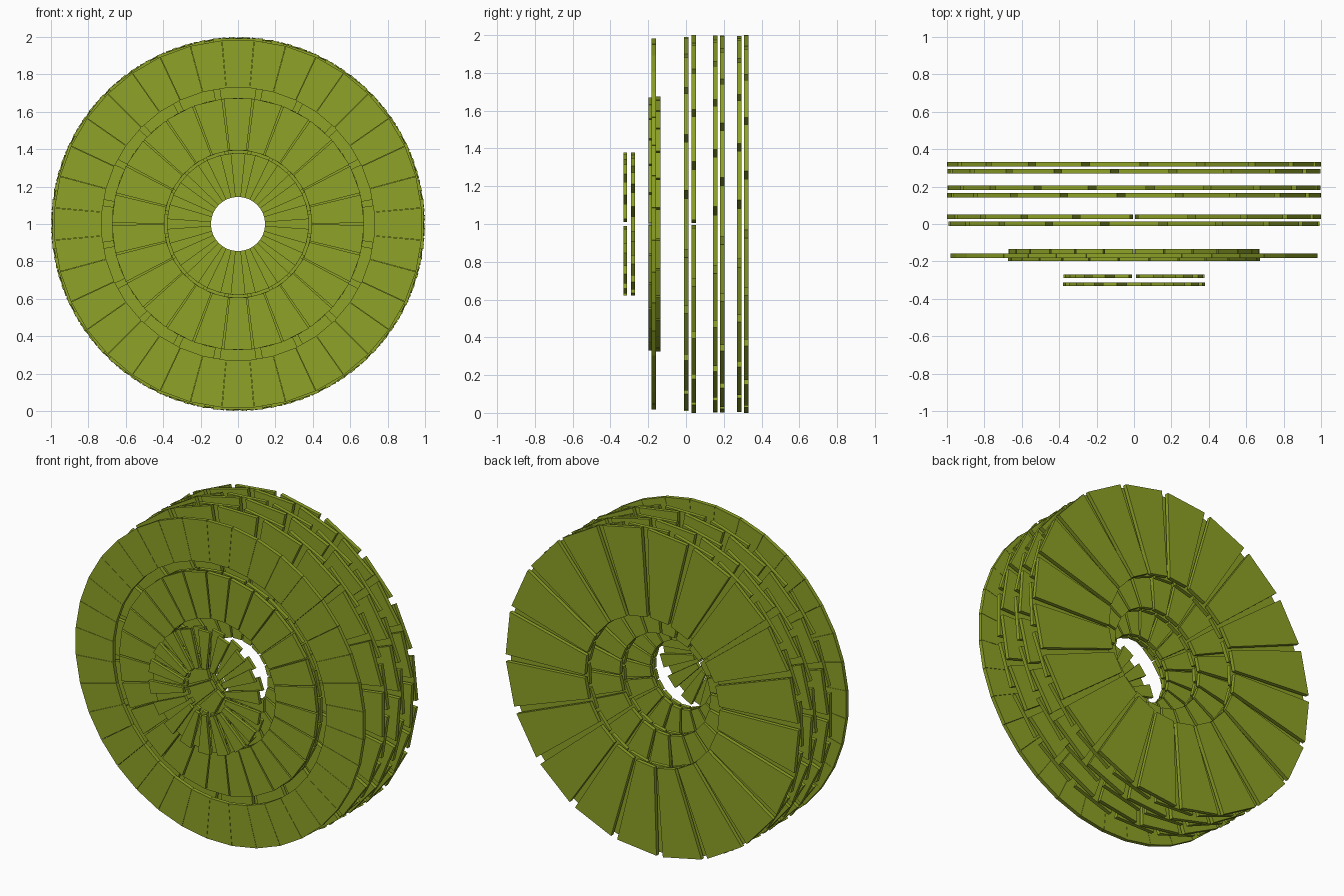
import bpy, bmesh
from math import sin, cos, radians

if "Cube" in bpy.data.objects:
    bpy.data.objects.remove(bpy.data.objects["Cube"])

mat = bpy.data.materials.new("olive")
mat.diffuse_color = (0.27, 0.36, 0.02, 1)
mat.use_nodes = True
mat.node_tree.nodes["Principled BSDF"].inputs["Base Color"].default_value = mat.diffuse_color


def petal_ring(name, count, width, r_in, r_out, y, depth, turn=0.0):
    """Ring of separate flat trapezoid petals; angles in degrees from the top, y is the slab centre."""
    bm = bmesh.new()
    for i in range(count):
        mid = 360 * i / count + turn
        outline = [(r_in, -1), (r_out, -1), (r_out, 1), (r_in, 1)]
        layers = []
        for yy in (y - depth / 2, y + depth / 2):
            layers.append([bm.verts.new((r * sin(radians(mid + s * width / 2)), yy,
                                         1 + r * cos(radians(mid + s * width / 2))))
                           for r, s in outline])
        front, back = layers
        bm.faces.new(front)
        bm.faces.new(back[::-1])
        for k in range(4):
            n = (k + 1) % 4
            bm.faces.new((front[k], back[k], back[n], front[n]))
    bmesh.ops.recalc_face_normals(bm, faces=bm.faces)
    mesh = bpy.data.meshes.new(name)
    bm.to_mesh(mesh)
    bm.free()
    mesh.materials.append(mat)
    ob = bpy.data.objects.new(name, mesh)
    bpy.context.collection.objects.link(ob)
    return ob


def double_ring(name, count, width, r_in, r_out, y_front, y_back, depth, turn=0.0):
    """Two staggered petal rings, the rear one filling the gaps of the front one."""
    petal_ring(name + "_front", count, width, r_in, r_out, y_front, depth, turn)
    petal_ring(name + "_rear", count, width, r_in, r_out, y_back, depth, turn + 180 / count)


# small front rosette
double_ring("small_rosette", 18, 12, 0.145, 0.38, -0.322, -0.28, 0.02)
# middle rosette
double_ring("middle_rosette", 26, 13, 0.395, 0.675, -0.185, -0.147, 0.025)
# thin outer collar, single ring of tiles
petal_ring("outer_collar", 36, 9.9, 0.73, 0.985, -0.17, 0.024)
# three large rosettes stacked towards the back, with growing openings
double_ring("large_rosette_first", 20, 15.5, 0.21, 1.0, 0.002, 0.04, 0.024)
double_ring("large_rosette_second", 20, 15.5, 0.31, 1.0, 0.155, 0.193, 0.024, 5)
double_ring("large_rosette_third", 20, 15.5, 0.46, 1.0, 0.283, 0.32, 0.024, 3)
